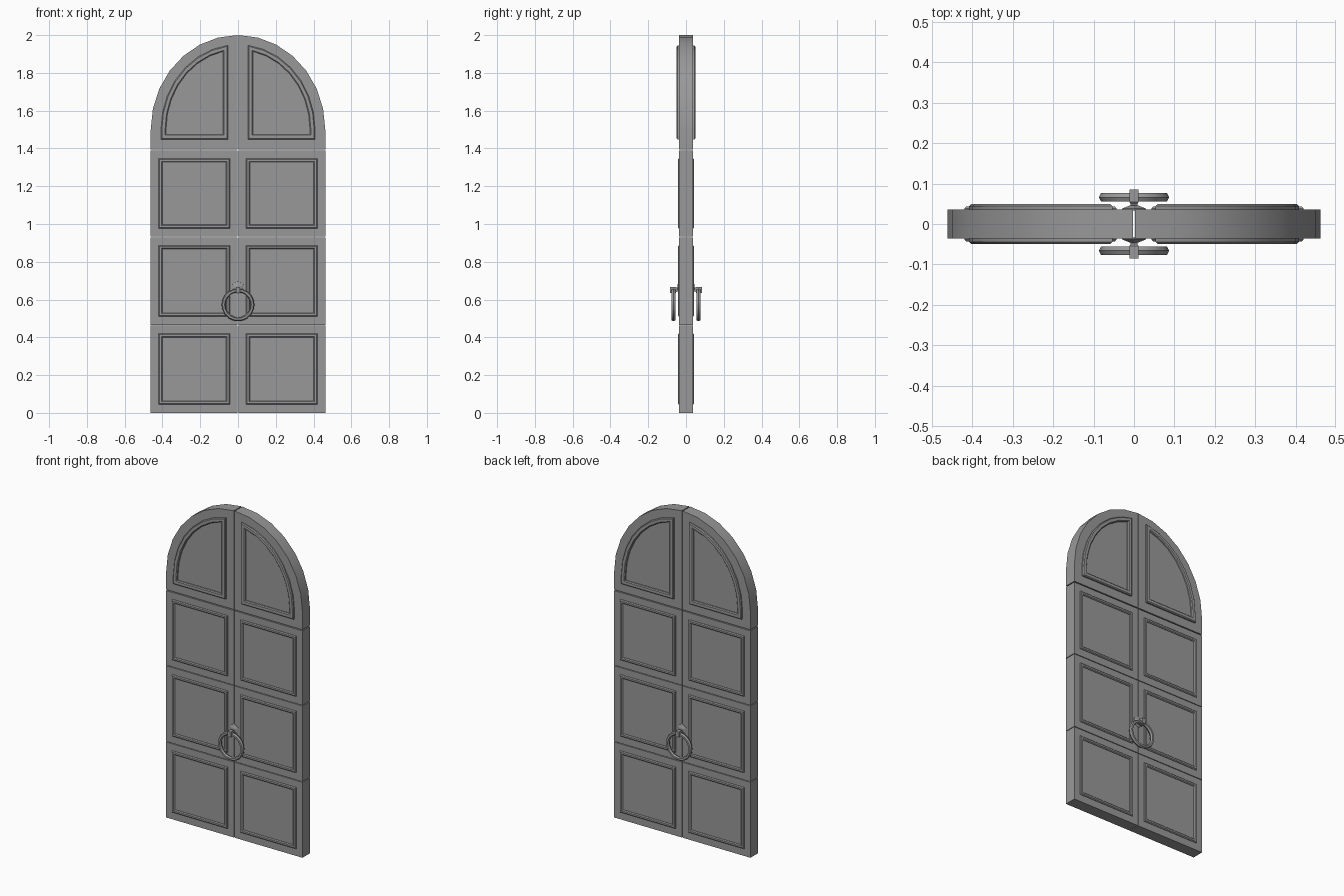
import bpy, bmesh, math

if "Cube" in bpy.data.objects:
    bpy.data.objects.remove(bpy.data.objects["Cube"])

T = 0.036     # half thickness of the door leaves
GAP = 0.003   # half gap between the two leaves
SEG = 7       # facets in each half of the arch

dark = bpy.data.materials.new("dark_grey")
dark.diffuse_color = (0.315, 0.315, 0.315, 1)
dark.use_nodes = True
dark.node_tree.nodes["Principled BSDF"].inputs["Base Color"].default_value = dark.diffuse_color


def finish(name, bm):
    bmesh.ops.recalc_face_normals(bm, faces=bm.faces)
    me = bpy.data.meshes.new(name)
    bm.to_mesh(me)
    bm.free()
    me.materials.append(dark)
    ob = bpy.data.objects.new(name, me)
    bpy.context.collection.objects.link(ob)
    return ob


def smooth(ob):
    bpy.ops.object.select_all(action='DESELECT')
    ob.select_set(True)
    bpy.context.view_layer.objects.active = ob
    bpy.ops.object.shade_smooth_by_angle(angle=math.radians(30))


def rect(x0, x1, z0, z1):
    return [(x0, z0), (x1, z0), (x1, z1), (x0, z1)]


def arch(a, b, zc, x0, z0):
    """Right half of an elliptical arch, cut off at x0 and z0."""
    end = math.acos(x0 / a)
    curve = [(a * math.cos(end * i / SEG), zc + b * math.sin(end * i / SEG))
             for i in range(SEG + 1)]
    return [(x0, z0), (a, z0)] + curve


def ngon(r, zc, n):
    return [(r * math.sin(math.tau * i / n), zc + r * math.cos(math.tau * i / n))
            for i in range(n)]


def loft(name, loops, sx=1, sy=1, cyclic=False):
    """Join (outline, y) loops; capped unless cyclic."""
    bm = bmesh.new()
    rings = [[bm.verts.new((sx * x, sy * y, z)) for x, z in pts] for pts, y in loops]
    n = len(rings[0])
    pairs = list(zip(rings, rings[1:]))
    if cyclic:
        pairs.append((rings[-1], rings[0]))
    else:
        bm.faces.new(rings[0])
        bm.faces.new(rings[-1])
    for r, s in pairs:
        for i in range(n):
            j = (i + 1) % n
            bm.faces.new((r[i], r[j], s[j], s[i]))
    return finish(name, bm)


def moulding(name, outline, width, top, sx, sy):
    """Raised border with chamfered edges; outline(d) is the shape inset by d."""
    c = 0.005
    return loft(name, [(outline(0), T - 0.004), (outline(0), top - c), (outline(c), top),
                       (outline(width - c), top), (outline(width), top - c),
                       (outline(width), T - 0.004)], sx, sy, cyclic=True)


ROWS = [(0.0, 0.462), (0.466, 0.929), (0.933, 1.389)]

for sx, side in ((-1, "left"), (1, "right")):
    # square blocks with their mouldings on both faces
    for k, (z0, z1) in enumerate(ROWS):
        p = rect(GAP, 0.462, z0, z1)
        loft(f"{side}_block_{k}", [(p, -T), (p, T)], sx)
        for sy in (-1, 1):
            moulding(f"{side}_moulding_{k}",
                     lambda d: rect(0.043 + d, 0.42 - d, z0 + 0.044 + d, z1 - 0.042 - d),
                     0.02, 0.0435, sx, sy)
    # arched top block with its mouldings
    p = arch(0.462, 0.5, 1.5, GAP, 1.395)
    smooth(loft(f"{side}_arch_block", [(p, -T), (p, T)], sx))
    for sy in (-1, 1):
        smooth(moulding(f"{side}_arch_moulding",
                        lambda d: arch(0.408 - d, 0.45 - d, 1.5, 0.053 + d, 1.448 + d),
                        0.027, 0.049, sx, sy))

for sy, face in ((-1, "front"), (1, "back")):
    # tapered back plate and post
    loft(f"{face}_handle_plate", [(ngon(0.035, 0.663, 6), T - 0.002),
                                  (ngon(0.034, 0.663, 6), T + 0.002),
                                  (ngon(0.012, 0.663, 6), T + 0.010)], 1, sy)
    neck, head = rect(-0.009, 0.009, 0.643, 0.663), rect(-0.011, 0.011, 0.634, 0.667)
    loft(f"{face}_handle_post", [(neck, T), (neck, 0.05), (head, 0.055), (head, 0.085)], 1, sy)
    # hanging ring with a hexagonal section
    n = 20
    loops = [(ngon(0.0765 + 0.0105 * math.cos(math.tau * i / 6), 0.572, n),
              0.066 + 0.0125 * math.sin(math.tau * i / 6)) for i in range(6)]
    smooth(loft(f"{face}_handle_ring", loops, 1, sy, cyclic=True))
